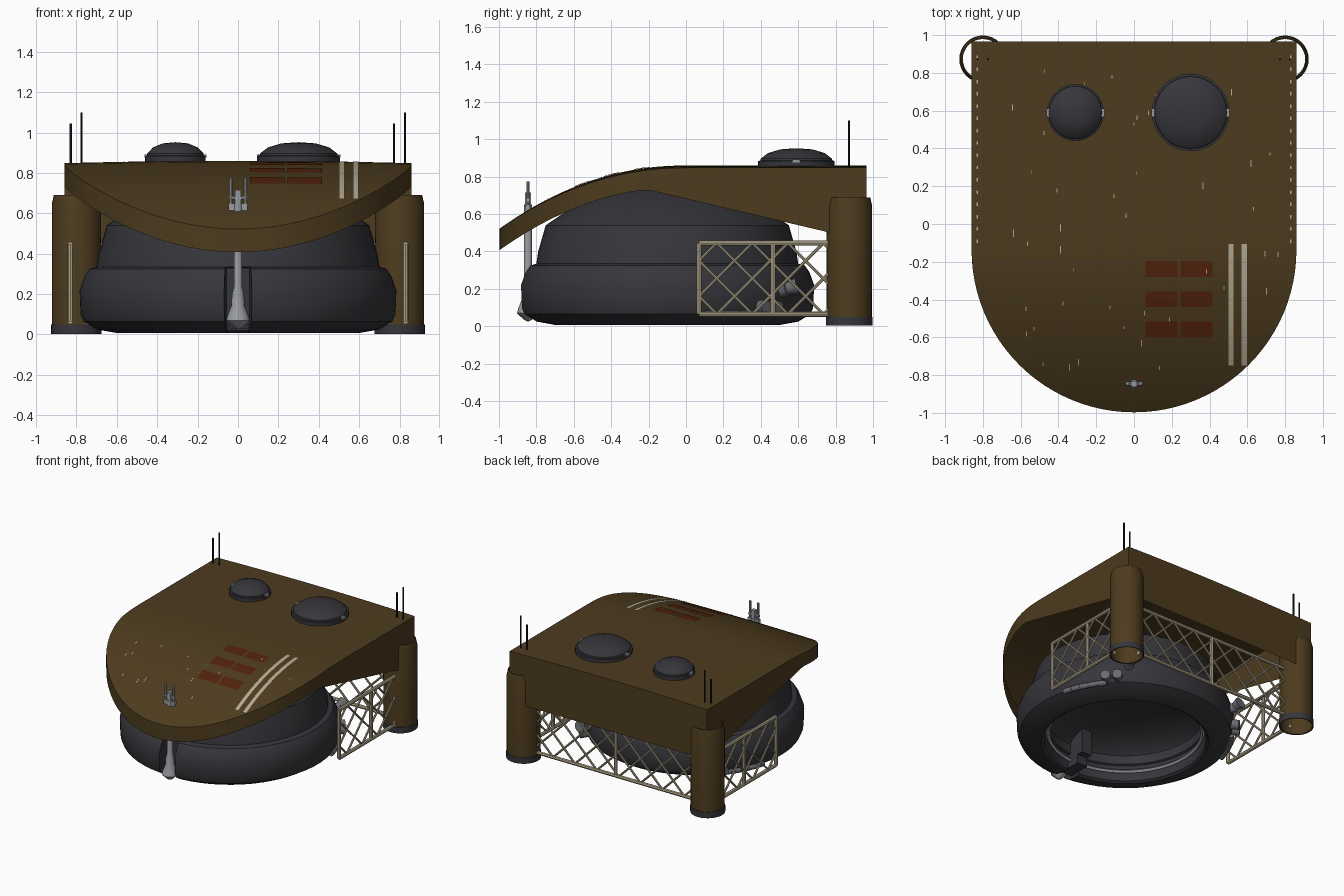
import bpy, bmesh, math, random
from mathutils import Vector

cube = bpy.data.objects.get("Cube")
if cube:
    bpy.data.objects.remove(cube)
random.seed(4)


def material(name, r, g, b):
    m = bpy.data.materials.new(name)
    m.use_nodes = True
    m.diffuse_color = (r, g, b, 1)
    m.node_tree.nodes["Principled BSDF"].inputs["Base Color"].default_value = (r, g, b, 1)
    return m


BROWN = material("olive brown", .074, .044, .013)
DARK = material("charcoal", .037, .037, .044)
RED = material("rust red", .085, .016, .004)
CREAM = material("cream", .46, .41, .3)
TAN = material("rail tan", .47, .41, .28)
GREY = material("steel grey", .32, .335, .355)
GUN = material("gunmetal", .14, .145, .16)
BLACK = material("black", .01, .01, .01)


def finish(bm, name, mat, smooth=True):
    me = bpy.data.meshes.new(name)
    bm.to_mesh(me)
    bm.free()
    me.materials.append(mat)
    ob = bpy.data.objects.new(name, me)
    bpy.context.collection.objects.link(ob)
    bpy.ops.object.select_all(action='DESELECT')
    ob.select_set(True)
    bpy.context.view_layer.objects.active = ob
    if smooth:
        bpy.ops.object.shade_smooth_by_angle(angle=math.radians(32))
    return ob


def lathe(name, mat, profile, centre, n=48, gap=0, closed=False):
    """Turn an (r, z) profile about z; gap is a half angle left open at the front."""
    bm = bmesh.new()
    rows = []
    for i in range(n + 1):
        a = -math.pi / 2 + gap + (2 * math.pi - 2 * gap) * i / n
        rows.append([bm.verts.new((centre[0] + r * math.cos(a), centre[1] + r * math.sin(a),
                                   centre[2] + z)) for r, z in profile])
    m = len(profile)
    for p, q in zip(rows, rows[1:]):
        for j in range(m if closed else m - 1):
            k = (j + 1) % m
            bm.faces.new((p[j], q[j], q[k], p[k]))
    if gap:
        bm.faces.new(rows[0])
        bm.faces.new(rows[-1])
    bmesh.ops.remove_doubles(bm, verts=bm.verts, dist=.0002)
    bmesh.ops.recalc_face_normals(bm, faces=bm.faces)
    return finish(bm, name, mat)


def add_rod(bm, a, b, r, r2=None, n=8):
    a, b = Vector(a), Vector(b)
    mat = (b - a).to_track_quat('Z', 'Y').to_matrix().to_4x4()
    mat.translation = (a + b) / 2
    bmesh.ops.create_cone(bm, cap_ends=True, segments=n, radius1=r,
                          radius2=r if r2 is None else r2, depth=(b - a).length, matrix=mat)


def rods(name, mat, items, n=8):
    bm = bmesh.new()
    for it in items:
        add_rod(bm, *it, n=n)
    return finish(bm, name, mat)


def box(name, mat, lo, hi):
    bm = bmesh.new()
    bmesh.ops.create_cube(bm, size=1)
    for v in bm.verts:
        v.co = [l + (c + .5) * (h - l) for c, l, h in zip(v.co, lo, hi)]
    return finish(bm, name, mat, False)


# Canopy sheet: flat at the back, drooping toward a round nose
R, CY, BACK = .86, -.137, .965


def top_z(x, y):
    return .86 - .34 * max(0, -y) ** 2.1 - .012 * (x / R) ** 2


def rim_z(y):
    return min(.717 - .235 * (y + .15), top_z(0, y) - .115)


bm = bmesh.new()
stations = [(CY - R * math.cos(a), R * math.sin(a))
            for a in (math.pi / 2 * i / 24 for i in range(25))]
stations += [(CY + (BACK - CY) * i / 12, R) for i in range(1, 13)]
cols = 16
grid = [[bm.verts.new((w * (2 * j / cols - 1), y, top_z(w * (2 * j / cols - 1), y)))
         for j in range(cols + 1)] for y, w in stations]
for p, q in zip(grid, grid[1:]):
    for j in range(cols):
        bm.faces.new((p[j], p[j + 1], q[j + 1], q[j]))
bmesh.ops.remove_doubles(bm, verts=bm.verts, dist=.0002)
edges = [e for e in bm.edges if e.is_boundary]
skirt = bmesh.ops.extrude_edge_only(bm, edges=edges)["geom"]
for v in skirt:
    if isinstance(v, bmesh.types.BMVert):
        v.co.z = rim_z(v.co.y)
bmesh.ops.recalc_face_normals(bm, faces=bm.faces)
if max(bm.faces, key=lambda f: f.calc_center_median().z).normal.z < 0:
    bmesh.ops.reverse_faces(bm, faces=bm.faces)
finish(bm, "canopy", BROWN)


# Painted plates that follow the canopy surface
def plates(name, mat, rects, lift=.004):
    bm = bmesh.new()
    for x0, x1, y0, y1 in rects:
        n = max(1, round((y1 - y0) / .04))
        ys = [y0 + (y1 - y0) * i / n for i in range(n + 1)]
        rows = [[bm.verts.new((x, y, top_z(x, y) + lift)) for x in (x0, x1)] for y in ys]
        for p, q in zip(rows, rows[1:]):
            bm.faces.new((p[0], p[1], q[1], q[0]))
    return finish(bm, name, mat, False)


plates("red_panels", RED, [(x, x + .17, y, y + .083) for x in (.06, .245) for y in (-.6, -.44, -.28)])
plates("cream_stripes", CREAM, [(x, x + .027, -.75, -.105) for x in (.5, .57)])
rivets = [(s * .83 - .005, s * .83 + .005, y, y + .018)
          for s in (-1, 1) for y in (-.1 + .065 * i for i in range(16))]
flecks = []
for i in range(44):
    y = random.uniform(-.85, .8)
    w = .78 * math.sqrt(1 - (min(0, y - CY) / R) ** 2)
    x = random.uniform(-w, w)
    flecks.append((x, x + .005, y, y + random.uniform(.015, .04)))
plates("rivets_and_scratches", CREAM, rivets + flecks, .006)

# Roof hatches
for side, x, r in (("right", -.31, .15), ("left", .3, .205)):
    lathe(side + "_hatch_dome", DARK,
          [(r, -.01), (r, .024), (r * .94, .026), (r * .93, .036), (r * .74, .066), (r * .42, .086), (0, .092)],
          (x, .59, .86), 32)
    for s in (-1, 1):
        c = x + s * r * .97
        box(side + "_hatch_clip", GREY, (c - .008, .57, .875), (c + .008, .61, .892))

# Lower body: split cushion ring, domed upper hull, hollow belly
HULL = (0, -.1, 0)
lathe("cushion_ring", DARK,
      [(.585, .02), (.605, .008), (.70, .025), (.765, .065), (.78, .1), (.785, .22), (.76, .29),
       (.735, .325), (.69, .338), (.62, .338), (.58, .12)], HULL, 56, math.asin(.068 / .78), True)
lathe("upper_hull", DARK,
      [(.66, .05), (.66, .33), (.70, .335), (.69, .4), (.65, .54), (.54, .615), (.4, .69), (.2, .75), (0, .77)], HULL, 56)
lathe("belly_ceiling", DARK, [(.61, .13), (.57, .15), (.57, .22), (.54, .25), (.4, .31), (.2, .34), (0, .35)], HULL)
lathe("belly_rail", GREY, [(.56, .07), (.575, .085), (.56, .1), (.545, .085)], HULL, 48, 0, True)
box("front_bracket", DARK, (-.045, -.76, .03), (.045, -.58, .14))
box("bracket_upright", DARK, (-.045, -.66, .1), (.045, -.53, .3))

# Nose strut and twin gun
NOSE = (0, -.845, 0)
lathe("nose_strut", GREY, [(0, .025), (.022, .035), (.058, .07), (.052, .095), (.034, .14), (.03, .2),
                          (.021, .235), (.021, .65), (0, .65)], NOSE, 16)
box("gun_mount", GREY, (-.048, -.857, .612), (.048, -.833, .648))
box("gun_body", GREY, (-.016, -.86, .64), (.016, -.83, .715))
rods("gun_barrels", GREY, [((s * .035, -.845, .64), (s * .035, -.845, .775), .009) for s in (-1, 1)]
     + [((-.045, -.845, .675), (.045, -.845, .675), .01)])


# Lattice railings between the posts
def railing(name, place, u0, u1, posts, z0=.065, z1=.445, step=.19):
    bars = [(place(u0, z), place(u1, z), .014) for z in (z0, z1)]
    bars += [(place(u, z0), place(u, z1), .014) for u in posts]
    h = z1 - z0
    start = u0 - h + step / 2
    for i in range(int((u1 - start) / step) + 1):
        u = start + i * step
        a, b = max(u, u0), min(u + h, u1)
        if b - a < .02:
            continue
        bars.append((place(a, z0 + a - u), place(b, z0 + b - u), .008))
        bars.append((place(a, z1 - a + u), place(b, z1 - b + u), .008))
    rods(name, TAN, bars, 8)


railing("back_railing", lambda u, z: (u, .872, z), -.69, .69, (0,))
for side, s in (("right", -1), ("left", 1)):
    railing(side + "_railing", lambda u, z: (s * .83, u, z), .07, .765, (.07, .465))

    # Hollow corner pillar with a dark band round its foot
    foot = (s * .8, .873, 0)
    lathe(side + "_pillar", BROWN, [(.121, .006), (.122, .645), (.112, .69), (.106, .69), (.113, .64), (.115, .006)],
          foot, 32, 0, True)
    lathe(side + "_pillar_foot", DARK, [(.119, .003), (.125, .003), (.125, .05), (.119, .05)], foot, 32, 0, True)

    # Paired antennas, the heights not mirrored
    rods(side + "_antennas", BLACK, [((s * .8 + d, .872, .84), (s * .8 + d, .872, h), .006)
                                     for d, h in ((-.028, 1.045), (.026, 1.1))], 6)

    # Rear thruster cluster and its feed pipe on the cushion ring
    def polar(deg, r, z):
        a = math.radians(deg)
        return (s * r * math.cos(a), HULL[1] + r * math.sin(a), z)
    parts = [(polar(52, .74, .18), polar(52, .82, .2), .035),
             (polar(52, .81, .2), polar(54, .86, .215), .032, .046),
             (polar(40, .74, .11), polar(40, .83, .1), .036),
             (polar(46, .74, .11), polar(46, .83, .1), .036)]
    parts += [(polar(d, .768, .065), polar(d + 5, .768, .065), .02) for d in range(15, 40, 5)]
    rods(side + "_thruster", GUN, parts, 12)
